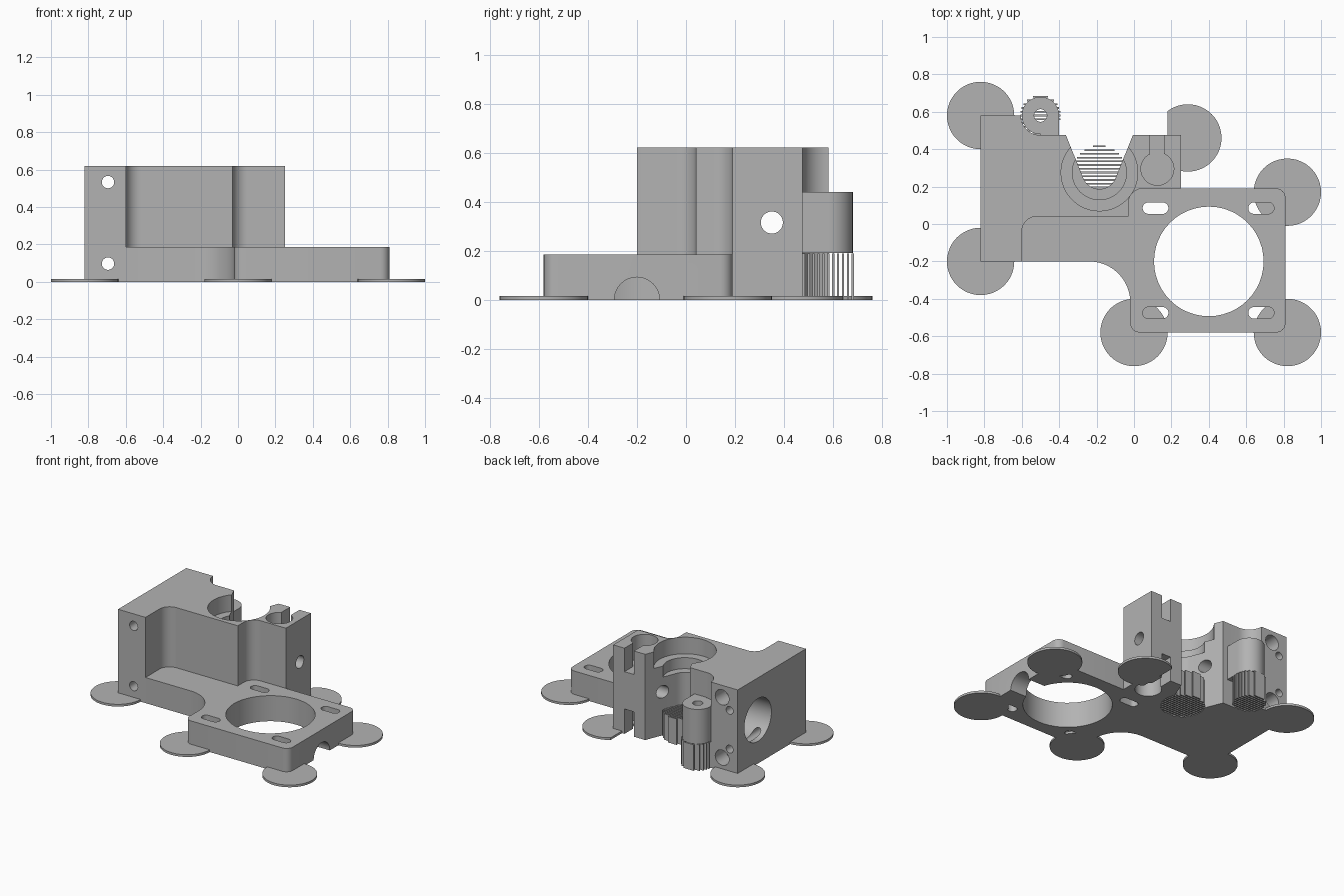
import bpy, bmesh
from math import sin, cos, radians, sqrt, pi
from mathutils import Matrix

if "Cube" in bpy.data.objects:
    bpy.data.objects.remove(bpy.data.objects["Cube"])

grey = bpy.data.materials.new("plastic_grey")
grey.use_nodes = True
grey.diffuse_color = (0.45, 0.45, 0.45, 1)
grey.node_tree.nodes["Principled BSDF"].inputs["Base Color"].default_value = grey.diffuse_color


def finish(name, bm):
    bmesh.ops.recalc_face_normals(bm, faces=bm.faces)
    mesh = bpy.data.meshes.new(name)
    bm.to_mesh(mesh)
    bm.free()
    mesh.materials.append(grey)
    obj = bpy.data.objects.new(name, mesh)
    bpy.context.scene.collection.objects.link(obj)
    return obj


def arc(x, y, r, a0, a1, n=12):
    steps = [radians(a0 + (a1 - a0) * i / n) for i in range(n + 1)]
    return [(x + r * cos(a), y + r * sin(a)) for a in steps]


def prism(name, points, z0, z1):
    bm = bmesh.new()
    face = bm.faces.new([bm.verts.new((x, y, z0)) for x, y in points])
    top = bmesh.ops.extrude_face_region(bm, geom=[face])["geom"]
    verts = [v for v in top if isinstance(v, bmesh.types.BMVert)]
    bmesh.ops.translate(bm, verts=verts, vec=(0, 0, z1 - z0))
    return finish(name, bm)


def box(name, x0, x1, y0, y1, z0, z1):
    return prism(name, [(x0, y0), (x1, y0), (x1, y1), (x0, y1)], z0, z1)


def bore(axis, a, b, r, start, end, name="bore"):
    """Cylinder along an axis; a and b are its other two coordinates in order."""
    bm = bmesh.new()
    bmesh.ops.create_cone(bm, cap_ends=True, segments=48, radius1=r, radius2=r, depth=end - start)
    mid = (start + end) / 2
    if axis == "x":
        matrix = Matrix.Translation((mid, a, b)) @ Matrix.Rotation(pi / 2, 4, "Y")
    elif axis == "y":
        matrix = Matrix.Translation((a, mid, b)) @ Matrix.Rotation(pi / 2, 4, "X")
    else:
        matrix = Matrix.Translation((a, b, mid))
    bm.transform(matrix)
    return finish(name, bm)


def combine(target, tool, operation):
    mod = target.modifiers.new(operation, "BOOLEAN")
    mod.operation, mod.solver, mod.object = operation, "EXACT", tool
    bpy.context.view_layer.objects.active = target
    bpy.ops.object.modifier_apply(modifier=mod.name)
    bpy.data.objects.remove(tool)


def smooth(obj):
    bpy.ops.object.select_all(action="DESELECT")
    obj.select_set(True)
    bpy.context.view_layer.objects.active = obj
    bpy.ops.object.shade_smooth_by_angle(angle=radians(30))


# Motor plate outline with rounded corners and a concave inner corner
plate = ([(-0.82, -0.2)] + arc(-0.24, -0.42, 0.22, 90, 0, 20)
         + arc(0.03, -0.53, 0.05, 180, 270, 6) + arc(0.76, -0.53, 0.05, 270, 360, 6)
         + arc(0.76, 0.14, 0.05, 0, 90, 6) + [(-0.02, 0.19), (-0.82, 0.19)])
body = prism("extruder_body", plate, 0, 0.185)

# Tall block outline with the hinge recess at the rear
block = ([(-0.82, -0.2), (-0.6, -0.2)] + arc(-0.52, -0.04, 0.08, 180, 90)
         + [(-0.03, 0.04)] + arc(0.05, 0.11, 0.08, 180, 90)
         + [(0.25, 0.19), (0.25, 0.475), (-0.4, 0.475)]
         + arc(-0.5, 0.58, 0.105, 270, 180) + [(-0.82, 0.58)])
combine(body, prism("block", block, 0, 0.62), "UNION")

# Hinge barrel
hinge = arc(-0.5, 0.58, 0.1, 0, 270, 36) + [(-0.5, 0.45), (-0.4, 0.45)]
combine(body, prism("hinge", hinge, 0.19, 0.44), "UNION")

cutters = []
# Motor opening, cable groove and four mounting slots
cutters.append(bore("z", 0.4, -0.2, 0.293, -0.1, 0.3))
cutters.append(bore("x", -0.2, 0, 0.092, 0.5, 0.9))
for x in (0.115, 0.68):
    for y in (0.085, -0.475):
        slot = arc(x - 0.038, y, 0.031, 90, 270) + arc(x + 0.038, y, 0.031, -90, 90)
        cutters.append(prism("slot", slot, -0.1, 0.3))

# Drive gear access: V opening, stepped upper pocket, lower pocket
gear_x, gear_y = -0.185, 0.275
notch = [(-0.382, 0.52)] + arc(gear_x, 0.28, 0.093, 200, 340, 16) + [(0.012, 0.52)]
cutters.append(prism("notch", notch, -0.1, 0.7))
cutters.append(bore("z", gear_x, gear_y, 0.205, 0.5, 0.7))
cutters.append(bore("z", gear_x, gear_y, 0.145, 0.42, 0.55))
cutters.append(bore("z", gear_x, gear_y, 0.145, -0.1, 0.185))

# Filament path and nozzle socket
cutters.append(bore("x", 0.35, 0.315, 0.045, -0.7, 0.4))
cutters.append(bore("x", 0.35, 0.315, 0.155, -0.9, -0.52))

# Mounting screw holes with rear counterbores, and retaining pin holes
for side in (-1, 1):
    z = 0.315 + side * 0.218
    cutters.append(bore("y", -0.695, z, 0.033, -0.3, 0.7))
    cutters.append(bore("y", -0.695, z, 0.055, 0.46, 0.7))
    cutters.append(bore("y", -0.755, 0.315 + side * 0.14, 0.028, 0.0, 0.7))

# Tension screw pockets and slots at both ends of the tower
for z0, z1 in ((-0.1, 0.18), (0.45, 0.7)):
    cutters.append(bore("z", 0.125, 0.295, 0.088, z0, z1))
    cutters.append(box("screw_slot", 0.085, 0.16, 0.3, 0.6, z0, z1))

# Hinge pin hole
cutters.append(bore("z", -0.5, 0.58, 0.034, 0.1, 0.5))
for cutter in cutters:
    combine(body, cutter, "DIFFERENCE")
smooth(body)


# Thin upright support ribs filling a circle
def ribs(name, x, y, r, y_min):
    bm = bmesh.new()
    step = 0.02
    count = int(r / step)
    for i in range(-count, count + 1):
        rib_y = y + i * step
        half = sqrt(max(r * r - (i * step) ** 2, 0))
        if rib_y < y_min or half < 0.02:
            continue
        matrix = Matrix.Translation((x, rib_y, 0.094)) @ Matrix.Diagonal((2 * half, 0.009, 0.188, 1))
        bmesh.ops.create_cube(bm, size=1, matrix=matrix)
    finish(name, bm)


ribs("gear_support_ribs", gear_x, gear_y, 0.144, 0)
ribs("hinge_support_ribs", -0.5, 0.58, 0.108, 0.48)

# Round anti-warp pads under the corners
pads = [(-0.82, 0.58), (-0.82, -0.2), (0, -0.58), (0.82, -0.58), (0.82, 0.17)]
for i, (x, y) in enumerate(pads):
    smooth(bore("z", x, y, 0.18, 0, 0.016, f"corner_pad_{i + 1}"))
tower_pad = prism("tower_pad", arc(0.288, 0.46, 0.18, -127, 127, 40), 0, 0.016)
smooth(tower_pad)
